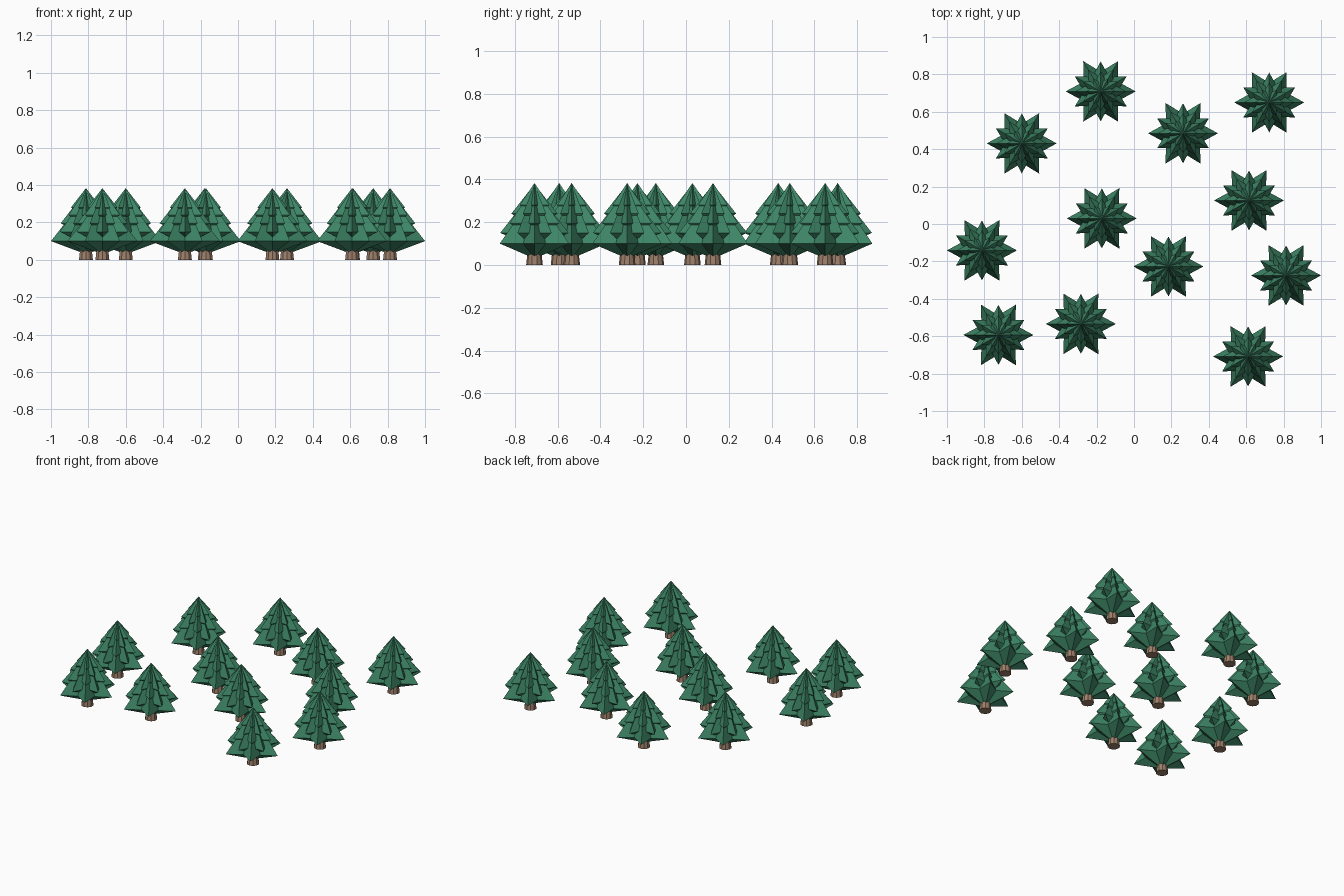
import bpy
import bmesh
from math import cos, sin, pi

if "Cube" in bpy.data.objects:
    bpy.data.objects.remove(bpy.data.objects["Cube"], do_unlink=True)


def make_material(name, color):
    mat = bpy.data.materials.new(name)
    mat.use_nodes = True
    mat.diffuse_color = (*color, 1)
    mat.node_tree.nodes["Principled BSDF"].inputs["Base Color"].default_value = (*color, 1)
    return mat


GREEN = make_material("pine_green", (0.048, 0.24, 0.133))
BROWN = make_material("bark_brown", (0.34, 0.215, 0.145))

POINTS = 6
VALLEY = 0.56


def add_tier(bm, radius, z, top, bottom, turn):
    """Closed star-shaped skirt: flat star rim, peak above, point below."""
    rim = []
    for i in range(POINTS * 2):
        r = radius if i % 2 == 0 else radius * VALLEY
        a = pi * i / POINTS + turn
        rim.append(bm.verts.new((r * cos(a), r * sin(a), z)))
    peak = bm.verts.new((0, 0, top))
    base = bm.verts.new((0, 0, bottom))
    for i, v in enumerate(rim):
        w = rim[(i + 1) % len(rim)]
        bm.faces.new((v, w, peak))
        bm.faces.new((w, v, base))


def finish(bm, name, material):
    mesh = bpy.data.meshes.new(name)
    bm.to_mesh(mesh)
    bm.free()
    mesh.materials.append(material)
    return mesh


# Foliage: stacked stars, every other one turned half a step
bm = bmesh.new()
tiers = [(0.187, 0.10, 0.34), (0.160, 0.15, 0.355), (0.135, 0.195, 0.37),
         (0.108, 0.24, 0.378), (0.080, 0.28, 0.383)]
for n, (radius, z, top) in enumerate(tiers):
    add_tier(bm, radius, z, top, z - 0.07, (n % 2) * pi / POINTS)
foliage_mesh = finish(bm, "foliage", GREEN)

# Trunk: short tapered post
bm = bmesh.new()
bmesh.ops.create_cone(bm, cap_ends=True, segments=10, radius1=0.039,
                      radius2=0.031, depth=0.07)
bmesh.ops.translate(bm, verts=bm.verts, vec=(0, 0, 0.035))
trunk_mesh = finish(bm, "trunk", BROWN)

# Scattered grove
spots = [(-0.178, 0.709), (0.723, 0.650), (0.262, 0.485), (-0.600, 0.431),
         (0.615, 0.126), (-0.172, 0.030), (-0.813, -0.141), (0.184, -0.227),
         (0.813, -0.275), (-0.725, -0.593), (-0.284, -0.534), (0.610, -0.708)]
for n, (x, y) in enumerate(spots, 1):
    for mesh in (foliage_mesh, trunk_mesh):
        ob = bpy.data.objects.new(f"tree_{n}_{mesh.name}", mesh)
        ob.location = (x, y, 0)
        bpy.context.collection.objects.link(ob)
